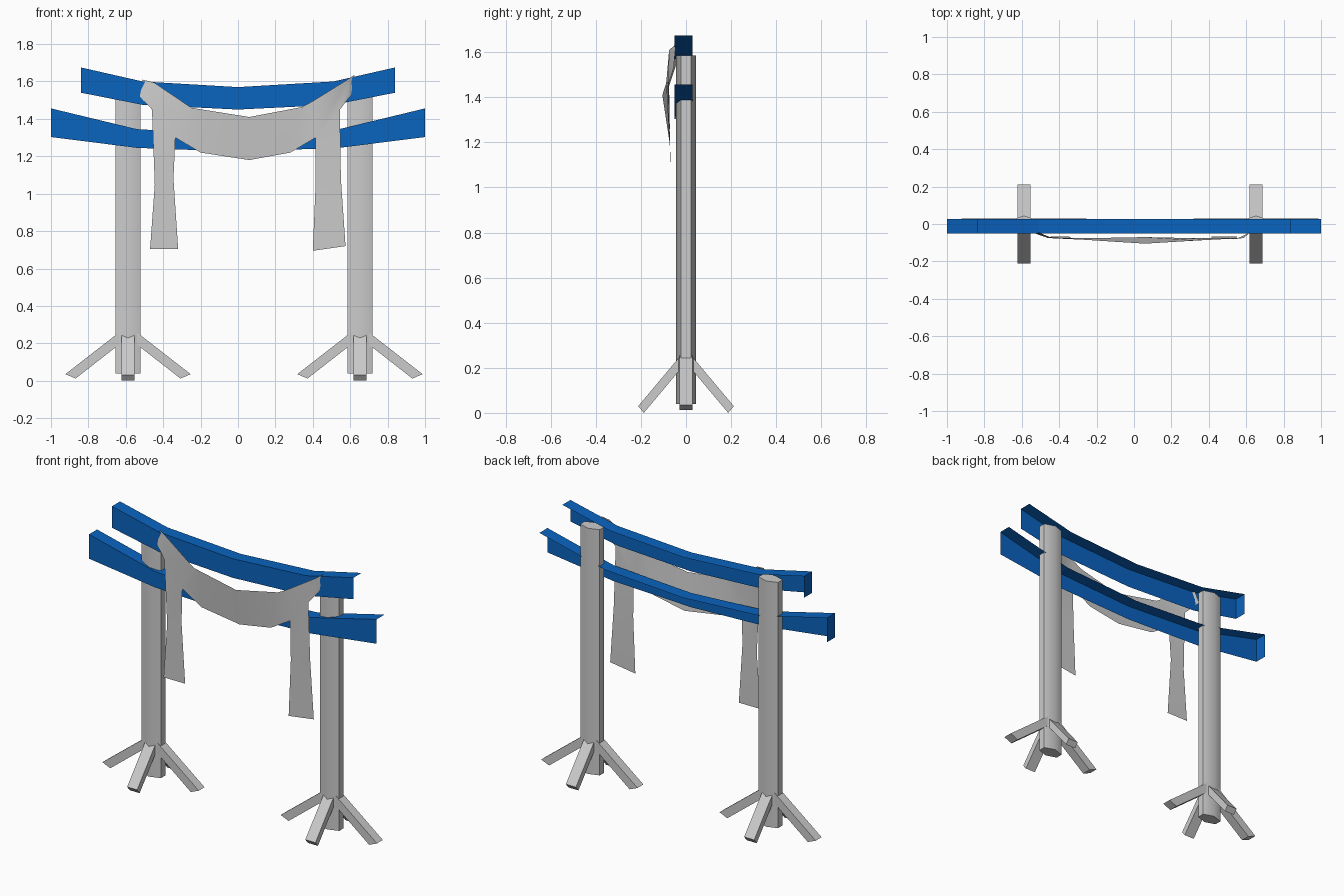
import bpy, bmesh, math
from mathutils import Vector, Matrix

cube = bpy.data.objects.get("Cube")
if cube:
    bpy.data.objects.remove(cube, do_unlink=True)


def material(name, rgb):
    m = bpy.data.materials.new(name)
    m.use_nodes = True
    m.diffuse_color = (*rgb, 1)
    bsdf = next(n for n in m.node_tree.nodes if n.type == 'BSDF_PRINCIPLED')
    bsdf.inputs["Base Color"].default_value = (*rgb, 1)
    return m


GREY = material("pale_grey", (0.6, 0.6, 0.6))
BLUE = material("strong_blue", (0.003, 0.125, 0.52))


def finish(bm, name, mat, smooth=None):
    mesh = bpy.data.meshes.new(name)
    bm.to_mesh(mesh)
    bm.free()
    mesh.materials.append(mat)
    obj = bpy.data.objects.new(name, mesh)
    bpy.context.collection.objects.link(obj)
    if smooth:
        bpy.ops.object.select_all(action='DESELECT')
        obj.select_set(True)
        bpy.context.view_layer.objects.active = obj
        bpy.ops.object.shade_smooth_by_angle(angle=math.radians(smooth))
    return obj


def strip(bm, row_a, row_b):
    """Quads between two rows of vertices."""
    for i in range(len(row_a) - 1):
        bm.faces.new((row_a[i], row_a[i + 1], row_b[i + 1], row_b[i]))


# Curved beams: front board, top board and one closed end, open behind
def beam(name, stations, front=-0.052, back=0.028):
    bm = bmesh.new()
    low = [bm.verts.new((x, front, z0)) for x, z0, z1 in stations]
    top = [bm.verts.new((x, front, z1)) for x, z0, z1 in stations]
    rear = [bm.verts.new((x, back, z1)) for x, z0, z1 in stations]
    strip(bm, low, top)
    strip(bm, top, rear)
    x, z0, z1 = stations[0]
    corner = bm.verts.new((x, back, z0))
    bm.faces.new((low[0], top[0], rear[0], corner))
    finish(bm, name, BLUE)


def symmetric(half):
    """Mirror stations given from the left end to the middle."""
    return half + [(-x, a, b) for x, a, b in reversed(half[:-1])]


beam("upper_beam", symmetric([(-0.84, 1.54, 1.675), (-0.51, 1.475, 1.6), (0, 1.45, 1.57)]))
beam("lower_beam", symmetric([(-1, 1.303, 1.456), (-0.54, 1.245, 1.345), (0, 1.225, 1.315)]))


# Six-sided posts, flattened front to back
def post(name, x):
    bm = bmesh.new()
    bmesh.ops.create_cone(bm, cap_ends=True, segments=6, radius1=1, radius2=1, depth=1)
    for v in bm.verts:
        a = math.atan2(v.co.y, v.co.x)
        step = round((a - math.pi / 2) / (math.pi / 3)) * math.pi / 3 + math.pi / 2
        v.co = (x + 0.078 * math.cos(step), 0.045 * math.sin(step),
                0.04 if v.co.z < 0 else 1.585)
    finish(bm, name, GREY, 65)


# Slanted feet: a side profile swept to its width and turned about the post
def foot(name, x, turn, profile, half_width):
    bm = bmesh.new()
    sides = [[bm.verts.new((r, s * half_width, z)) for r, z in profile] for s in (-1, 1)]
    bm.faces.new(sides[0])
    bm.faces.new(reversed(sides[1]))
    strip(bm, sides[0] + sides[0][:1], sides[1] + sides[1][:1])
    bmesh.ops.recalc_face_normals(bm, faces=bm.faces)
    bm.transform(Matrix.Translation((x, 0, 0)) @ Matrix.Rotation(turn, 4, 'Z'))
    finish(bm, name, GREY)


SIDE = [(0.335, 0.035), (0.28, 0.012), (0.02, 0.215), (0.02, 0.28)]
FRONT = [(0.212, 0.03), (0.187, 0), (0.015, 0.205), (0.015, 0.265)]
for side, x in (("right", -0.588), ("left", 0.652)):
    post(side + "_post", x)
    for k, way in enumerate(("outer_left", "back", "outer_right", "front")):
        profile, width = (FRONT, 0.035) if k % 2 else (SIDE, 0.029)
        foot(f"{side}_post_{way}_foot", x, k * math.pi / 2, profile, width)

# Draped cloth: swag edges followed from end to end, with two hanging tails
TOP = [(-0.51, -0.045, 1.61), (-0.45, -0.07, 1.595), (-0.25, -0.085, 1.46),
       (-0.21, -0.088, 1.453), (0.06, -0.105, 1.41), (0.34, -0.088, 1.463),
       (0.4, -0.085, 1.495), (0.585, -0.075, 1.61), (0.622, -0.045, 1.635)]
LOW = [(-0.545, -0.045, 1.54), (-0.46, -0.075, 1.45), (-0.335, -0.075, 1.3),
       (-0.2, -0.075, 1.22), (0.06, -0.07, 1.18), (0.28, -0.075, 1.22),
       (0.415, -0.075, 1.3), (0.545, -0.08, 1.45), (0.605, -0.055, 1.53)]
TAIL_Y = -0.068
bm = bmesh.new()
top = [bm.verts.new(p) for p in TOP]
low = [bm.verts.new(p) for p in LOW]
strip(bm, low, top)
for start, rows in ((1, [(-0.445, 1.05, -0.345, 1.08), (-0.47, 0.705, -0.32, 0.705)]),
                    (6, [(0.415, 1.05, 0.55, 1.08), (0.4, 0.695, 0.575, 0.72)])):
    prev = [low[start], low[start + 1]]
    for xa, za, xb, zb in rows:
        row = [bm.verts.new((xa, TAIL_Y, za)), bm.verts.new((xb, TAIL_Y, zb))]
        strip(bm, row, prev)
        prev = row
finish(bm, "draped_cloth", GREY, 40)
